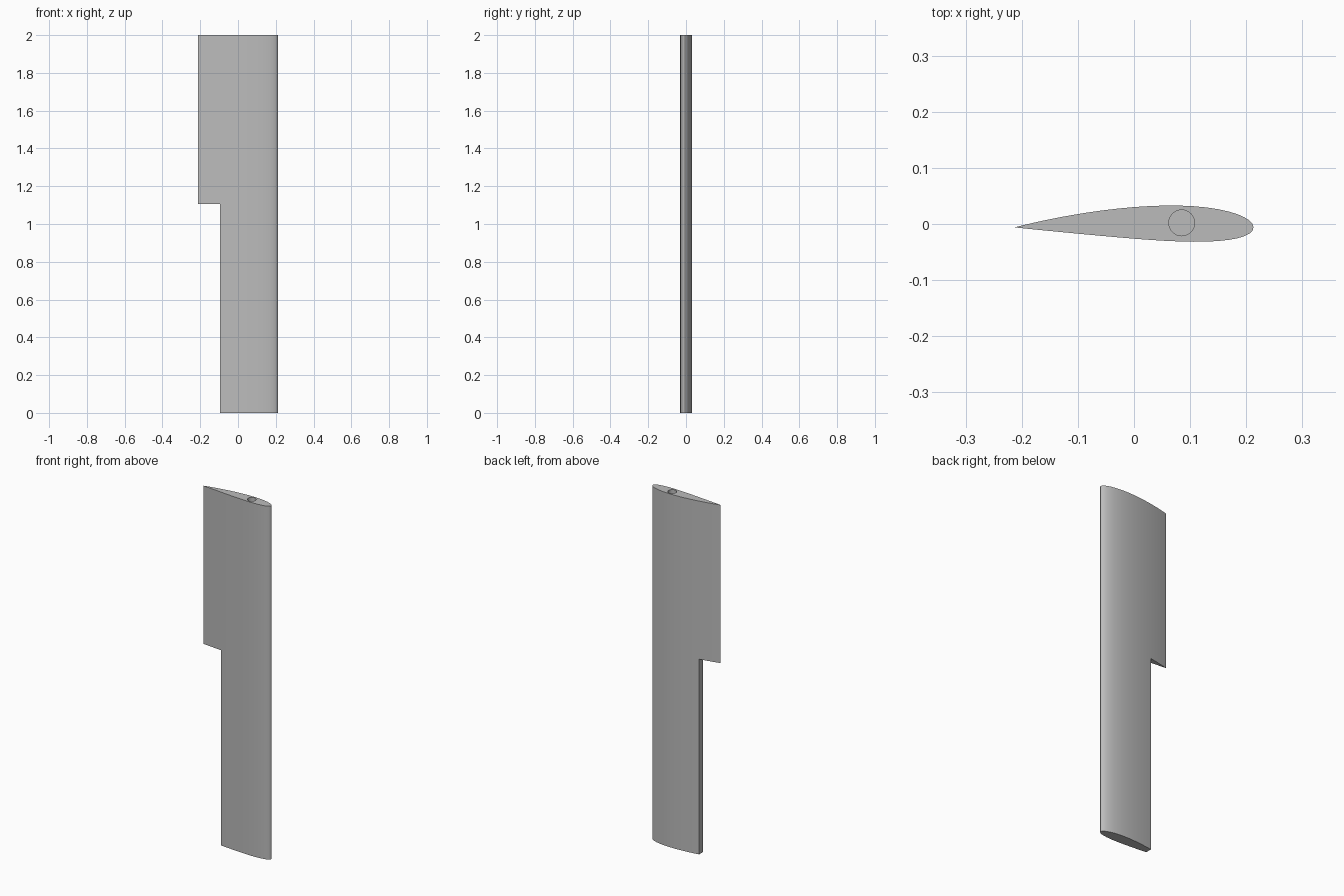
import bpy, bmesh, math

if "Cube" in bpy.data.objects:
    bpy.data.objects.remove(bpy.data.objects["Cube"], do_unlink=True)

CHORD, NOSE_X, HEIGHT = 0.426, 0.213, 2.0
NOTCH_X, NOTCH_Z = -0.095, 1.105
SOCKET_DEPTH = 0.3


def material(name, rgb):
    mat = bpy.data.materials.new(name)
    mat.use_nodes = True
    color = (*rgb, 1)
    mat.diffuse_color = color
    mat.node_tree.nodes["Principled BSDF"].inputs["Base Color"].default_value = color
    return mat


def prism(name, outline, z0, z1):
    """Extrude a closed xy outline from z0 to z1."""
    bm = bmesh.new()
    base = bm.faces.new([bm.verts.new((x, y, z0)) for x, y in outline])
    top = bmesh.ops.extrude_face_region(bm, geom=[base])["geom"]
    for v in top:
        if isinstance(v, bmesh.types.BMVert):
            v.co.z = z1
    bmesh.ops.recalc_face_normals(bm, faces=bm.faces[:])
    mesh = bpy.data.meshes.new(name)
    bm.to_mesh(mesh)
    bm.free()
    obj = bpy.data.objects.new(name, mesh)
    bpy.context.collection.objects.link(obj)
    return obj


def airfoil(steps=24):
    """Thin cambered wing section, rounded nose at +x, sharp tail at -x."""
    upper, lower = [], []
    for i in range(steps + 1):
        s = (1 - math.cos(math.pi * i / steps)) / 2
        half = 0.75 * CHORD * (0.2969 * math.sqrt(s) - 0.126 * s - 0.3516 * s**2
                               + 0.2843 * s**3 - 0.1036 * s**4)
        camber = 0.032 * s * (1 - s) - 0.006
        x = NOSE_X - CHORD * s
        upper.append((x, camber + half))
        lower.append((x, camber - half))
    return upper + lower[-2:0:-1]


def cut(target, cutter):
    mod = target.modifiers.new("cut", "BOOLEAN")
    mod.operation, mod.solver, mod.object = "DIFFERENCE", "EXACT", cutter
    bpy.context.view_layer.objects.active = target
    bpy.ops.object.modifier_apply(modifier=mod.name)
    bpy.data.objects.remove(cutter, do_unlink=True)


# Full-height blade
blade = prism("blade", airfoil(), 0, HEIGHT)

# Trailing-edge notch on the lower half
cut(blade, prism("notch_cutter", [(-1, -1), (NOTCH_X, -1), (NOTCH_X, 1), (-1, 1)], -1, NOTCH_Z))

# Round blind socket in the top end
ring = [(0.085 + 0.023 * math.cos(a), 0.002 + 0.023 * math.sin(a))
        for a in (math.tau * i / 32 for i in range(32))]
cut(blade, prism("socket_cutter", ring, HEIGHT - SOCKET_DEPTH, HEIGHT + 1))

blade.data.materials.clear()
blade.data.materials.append(material("light grey", (0.5, 0.5, 0.5)))
bpy.ops.object.select_all(action="DESELECT")
blade.select_set(True)
bpy.context.view_layer.objects.active = blade
bpy.ops.object.shade_smooth_by_angle(angle=math.radians(30))
